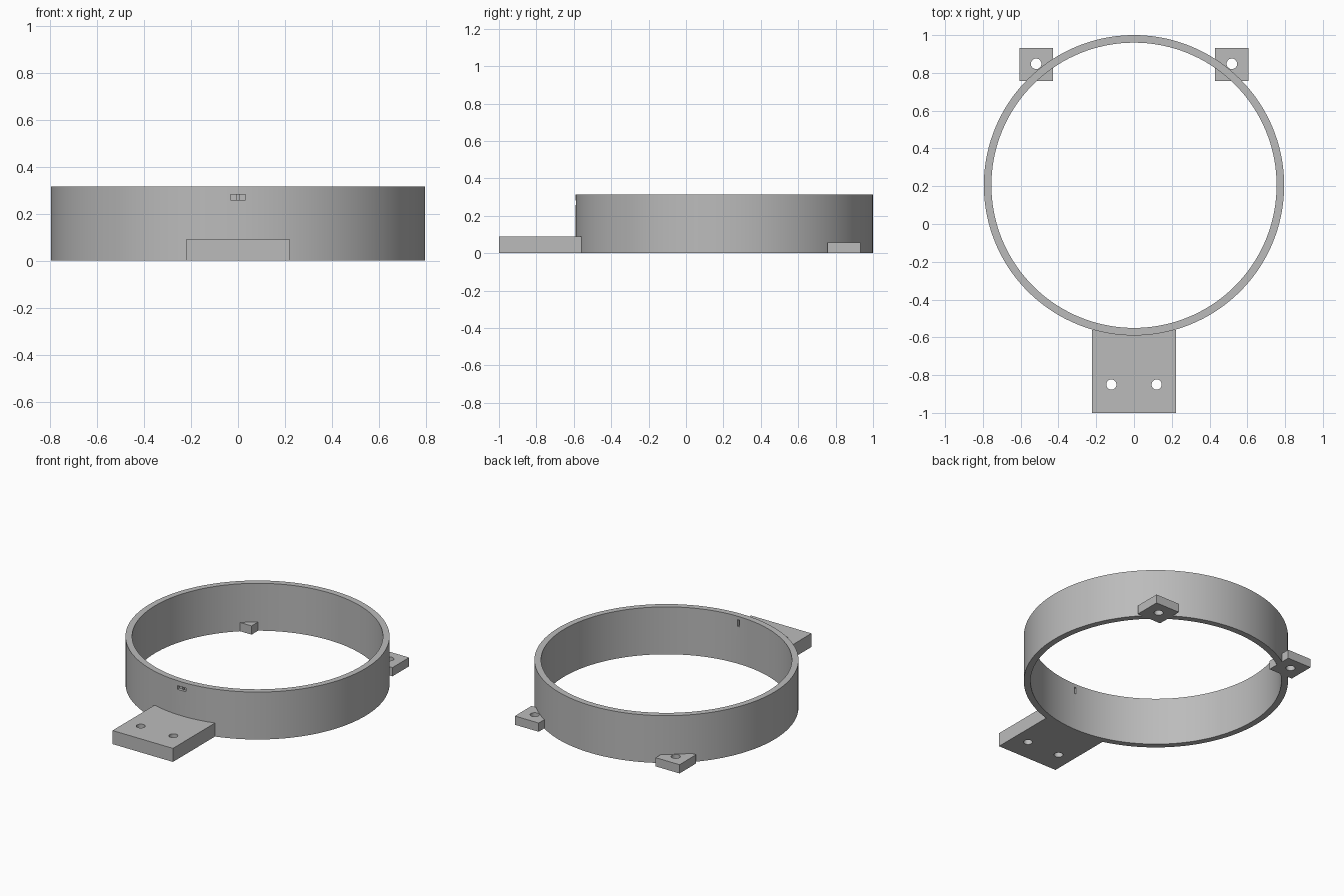
import bpy
import math

old = bpy.data.objects.get("Cube")
if old:
    bpy.data.objects.remove(old, do_unlink=True)

RING_Y, OUTER, INNER, HEIGHT = 0.205, 0.795, 0.755, 0.315

grey = bpy.data.materials.new("plain grey")
grey.use_nodes = True
grey.diffuse_color = (0.5, 0.5, 0.5, 1)
grey.node_tree.nodes["Principled BSDF"].inputs["Base Color"].default_value = (0.5, 0.5, 0.5, 1)


def finish(obj, name):
    obj.name = name
    obj.data.name = name
    obj.data.materials.clear()
    obj.data.materials.append(grey)
    return obj


def box(name, x0, x1, y0, y1, z0, z1):
    bpy.ops.mesh.primitive_cube_add(size=1, location=((x0 + x1) / 2, (y0 + y1) / 2, (z0 + z1) / 2))
    obj = bpy.context.object
    obj.scale = (x1 - x0, y1 - y0, z1 - z0)
    bpy.ops.object.transform_apply(location=False, rotation=False, scale=True)
    return finish(obj, name)


def cylinder(name, x, y, z0, z1, radius, sides):
    bpy.ops.mesh.primitive_cylinder_add(vertices=sides, radius=radius, depth=z1 - z0,
                                        location=(x, y, (z0 + z1) / 2))
    return finish(bpy.context.object, name)


def cut(obj, cutter):
    mod = obj.modifiers.new("cut", "BOOLEAN")
    mod.operation = "DIFFERENCE"
    mod.solver = "EXACT"
    mod.object = cutter
    bpy.context.view_layer.objects.active = obj
    bpy.ops.object.modifier_apply(modifier=mod.name)
    bpy.data.objects.remove(cutter, do_unlink=True)


def smooth(obj):
    bpy.ops.object.select_all(action="DESELECT")
    obj.select_set(True)
    bpy.context.view_layer.objects.active = obj
    bpy.ops.object.shade_smooth_by_angle(angle=math.radians(30))


def mounting_plate(name, x0, x1, y0, y1, top, holes, radius):
    plate = box(name, x0, x1, y0, y1, 0, top)
    for x, y in holes:
        cut(plate, cylinder("hole_cutter", x, y, -0.1, top + 0.1, radius, 32))
    smooth(plate)


# Open ring wall
ring = cylinder("ring_wall", 0, RING_Y, 0, HEIGHT, OUTER, 144)
cut(ring, cylinder("bore_cutter", 0, RING_Y, -0.1, HEIGHT + 0.1, INNER, 144))

# Small slot at the front: wide outside, narrow and upright inside
front = RING_Y - OUTER
cut(ring, box("slot_cutter", -0.032, 0.032, front - 0.05, front + 0.02, 0.258, 0.282))
cut(ring, box("slit_cutter", -0.007, 0.007, front + 0.015, front + 0.08, 0.248, 0.292))
smooth(ring)

# Broad front plate with two screw holes
mounting_plate("front_plate", -0.222, 0.222, -1, -0.56, 0.09,
               [(-0.12, -0.85), (0.12, -0.85)], 0.027)

# Square rear tabs, one hole each
for side, label in ((1, "left"), (-1, "right")):
    xs = sorted((side * 0.43, side * 0.605))
    mounting_plate("rear_tab_" + label, xs[0], xs[1], 0.757, 0.932, 0.058,
                   [(side * 0.518, 0.848)], 0.028)
